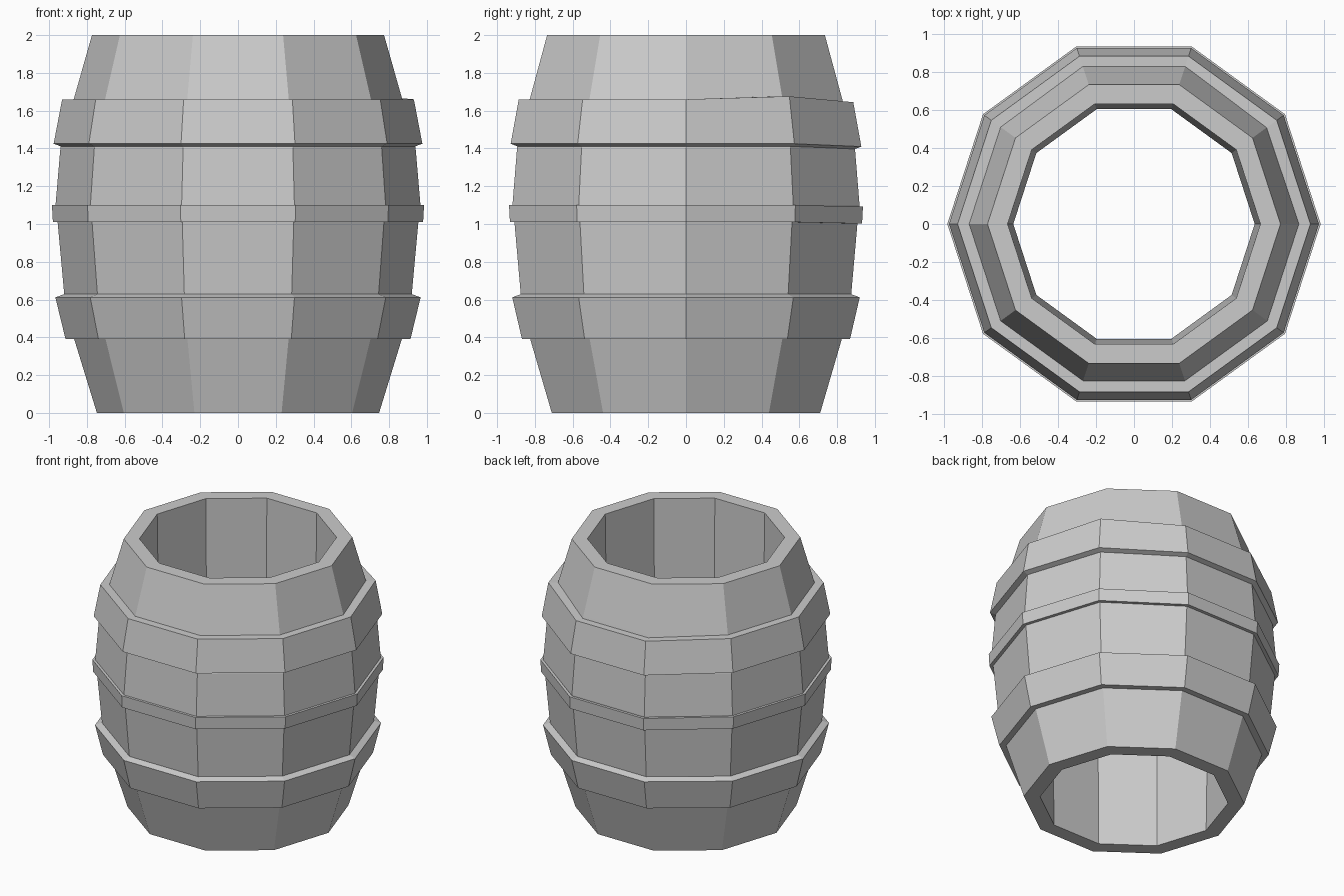
import bpy
import bmesh
from math import cos, sin, radians

if "Cube" in bpy.data.objects:
    bpy.data.objects.remove(bpy.data.objects["Cube"])

SIDES = 10


def ring(name, profile, warp=None):
    """Sweep a closed (radius, z) profile round z; warp shifts single corners."""
    warp = warp or {}
    bm = bmesh.new()
    loops = []
    for i in range(SIDES):
        a = radians(360 / SIDES * i)
        loops.append([bm.verts.new((r * cos(a), r * sin(a), z + warp.get((i, j), 0)))
                      for j, (r, z) in enumerate(profile)])
    n = len(profile)
    for i in range(SIDES):
        a, b = loops[i], loops[(i + 1) % SIDES]
        for j in range(n):
            k = (j + 1) % n
            bm.faces.new((a[j], b[j], b[k], a[k]))
    bmesh.ops.recalc_face_normals(bm, faces=bm.faces)
    mesh = bpy.data.meshes.new(name)
    bm.to_mesh(mesh)
    bm.free()
    obj = bpy.data.objects.new(name, mesh)
    bpy.context.collection.objects.link(obj)
    return obj


# Open hollow barrel wall
ring("barrel_wall", [(0.747, 0), (0.867, 0.39), (0.92, 0.63), (0.955, 1.01),
                     (0.966, 1.10), (0.94, 1.405), (0.87, 1.66), (0.773, 2.0),
                     (0.667, 2.0), (0.637, 0)])

# Lower hoop
ring("lower_hoop", [(0.86, 0.39), (0.913, 0.39), (0.967, 0.612), (0.915, 0.63)])

# Middle hoop, dipping slightly at the back
ring("middle_hoop", [(0.95, 1.01), (0.98, 1.01), (0.985, 1.10), (0.96, 1.10)],
     {(i, j): -0.008 for i in (2, 3) for j in range(4)})

# Upper hoop, slightly uneven at the back
uneven = {(i, j): -0.015 for i in (2, 3) for j in range(4)}
uneven[(1, 2)] = uneven[(1, 3)] = 0.016
ring("upper_hoop", [(0.93, 1.408), (0.976, 1.425), (0.931, 1.66), (0.86, 1.66)], uneven)
